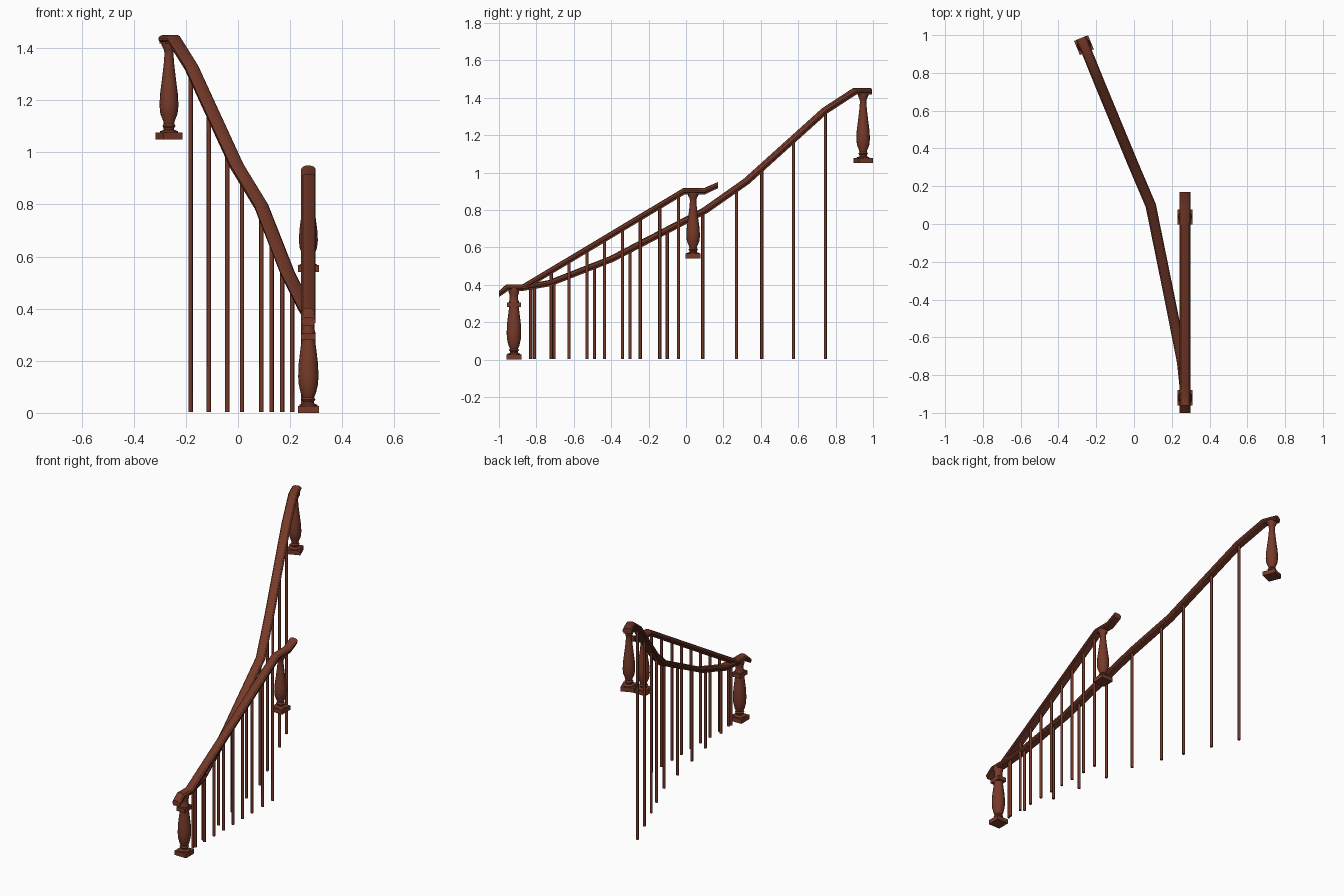
import bpy, bmesh, math
from mathutils import Vector, Matrix

if "Cube" in bpy.data.objects:
    bpy.data.objects.remove(bpy.data.objects["Cube"])

wood = bpy.data.materials.new("red_brown_wood")
wood.diffuse_color = (0.18, 0.042, 0.022, 1)
wood.use_nodes = True
wood.node_tree.nodes["Principled BSDF"].inputs["Base Color"].default_value = wood.diffuse_color


def finish(name, bm, smooth=None):
    bmesh.ops.recalc_face_normals(bm, faces=bm.faces[:])
    me = bpy.data.meshes.new(name)
    bm.to_mesh(me)
    bm.free()
    me.materials.append(wood)
    ob = bpy.data.objects.new(name, me)
    bpy.context.collection.objects.link(ob)
    if smooth:
        bpy.context.view_layer.objects.active = ob
        ob.select_set(True)
        bpy.ops.object.shade_smooth_by_angle(angle=math.radians(smooth))
        ob.select_set(False)
    return ob


def loft(bm, rings):
    rows = [[bm.verts.new(p) for p in r] for r in rings]
    n = len(rows[0])
    for a, b in zip(rows, rows[1:]):
        for i in range(n):
            j = (i + 1) % n
            bm.faces.new((a[i], a[j], b[j], b[i]))
    bm.faces.new(rows[0])
    bm.faces.new(rows[-1])


def box(bm, center, size, angle=0):
    m = Matrix.Translation(center) @ Matrix.Rotation(angle, 4, 'Z') @ Matrix.Diagonal((*size, 1))
    bmesh.ops.create_cube(bm, size=1, matrix=m)


# Handrail cross-section: rounded crown, side grooves, flat underside
HALF = [(0.009, 0.017), (0.021, 0.013), (0.028, 0.004), (0.027, -0.004),
        (0.022, -0.008), (0.022, -0.016)]
SECTION = HALF + [(-x, z) for x, z in reversed(HALF)]


def handrail(name, path):
    pts = [Vector(p) for p in path]
    bm = bmesh.new()
    rings = []
    for i, p in enumerate(pts):
        a = (p - pts[i - 1]).normalized() if i else None
        b = (pts[i + 1] - p).normalized() if i < len(pts) - 1 else None
        t = ((a or b) + (b or a)).normalized()
        side = t.cross(Vector((0, 0, 1))).normalized()
        up = side.cross(t)
        k = 1 / t.dot(a or b)
        if i in (0, len(pts) - 1):      # ends are cut plumb
            up, k = Vector((0, 0, 1)), 1
        rings.append([p + side * u + up * v * k for u, v in SECTION])
    loft(bm, rings)
    finish(name, bm, 30)


def at_y(path, y):
    for a, b in zip(path, path[1:]):
        if a[1] <= y <= b[1]:
            return Vector(a).lerp(Vector(b), (y - a[1]) / (b[1] - a[1]))


def balusters(name, path, ys):
    bm = bmesh.new()
    for y in ys:
        p = at_y(path, y)
        top = p.z - 0.005
        bmesh.ops.create_cone(bm, cap_ends=True, segments=8, radius1=0.0085, radius2=0.0085,
                              depth=top - 0.003,
                              matrix=Matrix.Translation((p.x, p.y, (top + 0.003) / 2)))
    finish(name, bm, 50)


def turned_post(name, x, y, z, profile, angle=0, collar=None):
    bm = bmesh.new()
    box(bm, (x, y, z + 0.0135), (0.08, 0.08, 0.027), angle)
    n = 16
    loft(bm, [[(x + r * math.cos(2 * math.pi * i / n), y + r * math.sin(2 * math.pi * i / n), z + h)
               for i in range(n)] for r, h in profile])
    if collar:
        box(bm, (x, y, collar), (0.056, 0.074, 0.025), angle)
    finish(name, bm, 40)


# Straight and sweeping handrails
straight = [(0.27, -1.0, 0.35), (0.27, -0.955, 0.385), (0.27, -0.87, 0.385),
            (0.27, -0.01, 0.90), (0.27, 0.10, 0.90), (0.27, 0.17, 0.932)]
sweep = [(0.27, -0.95, 0.384), (0.27, -0.87, 0.384), (0.255, -0.73, 0.408),
         (0.19, -0.40, 0.537), (0.088, 0.10, 0.797), (-0.006, 0.32, 0.952),
         (-0.18, 0.74, 1.33), (-0.245, 0.90, 1.434), (-0.28, 0.985, 1.434)]
handrail("straight_handrail", straight)
handrail("sweeping_handrail", sweep)

# Balusters
balusters("straight_balusters", straight,
          [-0.81, -0.72, -0.625, -0.53, -0.435, -0.34, -0.245, -0.14, -0.04])
balusters("sweeping_balusters", sweep,
          [-0.83, -0.705, -0.49, -0.30, -0.10, 0.09, 0.27, 0.405, 0.575, 0.745])

# Turned newel posts
VASE = [(0.036, 0.02), (0.034, 0.031), (0.02, 0.037), (0.02, 0.044), (0.026, 0.051),
        (0.02, 0.059), (0.022, 0.07), (0.033, 0.098), (0.0365, 0.13), (0.034, 0.175),
        (0.027, 0.23), (0.02, 0.29), (0.017, 0.33), (0.02, 0.345), (0.028, 0.36), (0.028, 0.375)]
STOUT = [(0.036, 0.02), (0.034, 0.031), (0.021, 0.037), (0.021, 0.044), (0.027, 0.051),
         (0.022, 0.06), (0.029, 0.075), (0.037, 0.11), (0.039, 0.14), (0.037, 0.19),
         (0.031, 0.24), (0.027, 0.27), (0.027, 0.31), (0.023, 0.32), (0.023, 0.345),
         (0.028, 0.36), (0.028, 0.38)]
turned_post("lower_newel", 0.27, -0.92, 0, STOUT, collar=0.293)
turned_post("middle_newel", 0.27, 0.038, 0.54, [(r, h * 0.94) for r, h in VASE])
turned_post("upper_newel", -0.265, 0.947, 1.05, VASE, math.radians(22.4))
